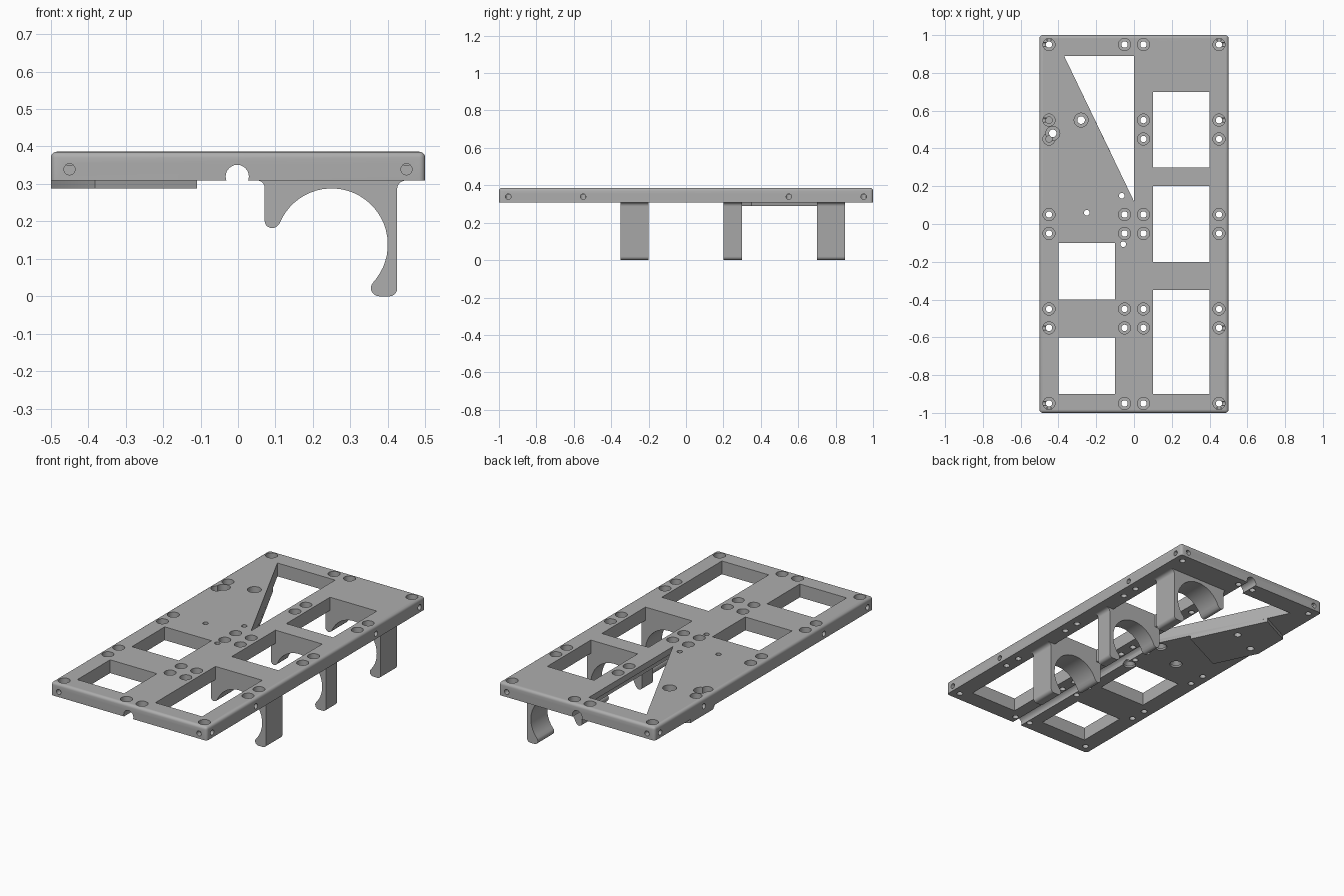
import bpy, bmesh, math
from mathutils import Matrix, Vector

cube = bpy.data.objects.get("Cube")
if cube:
    bpy.data.objects.remove(cube, do_unlink=True)

grey = bpy.data.materials.new("plain grey")
grey.use_nodes = True
grey.diffuse_color = (0.42, 0.42, 0.42, 1)
grey.node_tree.nodes["Principled BSDF"].inputs["Base Color"].default_value = (0.42, 0.42, 0.42, 1)

BOTTOM, TOP = 0.309, 0.386
UPRIGHT = Matrix.Rotation(math.pi / 2, 4, 'X')   # drawing plane becomes x-z, depth runs to -y


def finish(bm, name):
    bmesh.ops.recalc_face_normals(bm, faces=bm.faces)
    mesh = bpy.data.meshes.new(name)
    bm.to_mesh(mesh)
    bm.free()
    mesh.materials.append(grey)
    ob = bpy.data.objects.new(name, mesh)
    bpy.context.collection.objects.link(ob)
    return ob


def add_prism(bm, outline, low, high, matrix=Matrix()):
    """Extrude a flat outline from low to high."""
    rings = [[bm.verts.new(matrix @ Vector((x, y, z))) for x, y in outline] for z in (low, high)]
    bm.faces.new(rings[0])
    bm.faces.new(rings[1])
    n = len(outline)
    for i in range(n):
        j = (i + 1) % n
        bm.faces.new((rings[0][i], rings[0][j], rings[1][j], rings[1][i]))


def add_lathe(bm, profile, matrix, sides=24):
    """Closed turned solid from (radius, height) pairs."""
    rings = []
    for r, z in profile:
        angles = [2 * math.pi * i / sides for i in range(sides)]
        rings.append([bm.verts.new(matrix @ Vector((r * math.cos(a), r * math.sin(a), z))) for a in angles])
    bm.faces.new(rings[0])
    bm.faces.new(rings[-1])
    for a, b in zip(rings, rings[1:]):
        for i in range(sides):
            j = (i + 1) % sides
            bm.faces.new((a[i], a[j], b[j], b[i]))


def arc(cx, cy, r, start, end, steps):
    return [(cx + r * math.cos(math.radians(start + (end - start) * i / steps)),
             cy + r * math.sin(math.radians(start + (end - start) * i / steps))) for i in range(steps + 1)]


def rect(x0, x1, y0, y1):
    return [(x0, y0), (x1, y0), (x1, y1), (x0, y1)]


def select_only(ob):
    bpy.ops.object.select_all(action='DESELECT')
    ob.select_set(True)
    bpy.context.view_layer.objects.active = ob


def cut(ob, bm):
    """Subtract the cutter mesh, then discard it."""
    cutter = finish(bm, "cutter")
    cutter.hide_render = True
    mod = ob.modifiers.new("cut", 'BOOLEAN')
    mod.object, mod.operation, mod.solver = cutter, 'DIFFERENCE', 'EXACT'
    mod.use_self = True
    select_only(ob)
    bpy.ops.object.modifier_apply(modifier=mod.name)
    bpy.data.objects.remove(cutter, do_unlink=True)


def smooth(ob):
    select_only(ob)
    bpy.ops.object.shade_smooth_by_angle(angle=math.radians(32))


# Base plate with rounded top and corner edges
bm = bmesh.new()
add_prism(bm, rect(-0.5, 0.5, -1, 1), BOTTOM, TOP)
edges = [e for e in bm.edges if any(v.co.z > TOP - 0.001 for v in e.verts)]
bmesh.ops.bevel(bm, geom=edges, offset=0.016, segments=4, profile=0.5, affect='EDGES')
plate = finish(bm, "base_plate")

# Windows and triangular opening
bm = bmesh.new()
windows = [rect(0.1, 0.4, a, b) for a, b in ((0.3, 0.7), (-0.2, 0.2), (-0.9, -0.35))]
windows += [rect(-0.4, -0.1, a, b) for a, b in ((-0.4, -0.1), (-0.9, -0.6))]
windows.append([(-0.37, 0.89), (0, 0.12), (0, 0.89)])
for outline in windows:
    add_prism(bm, outline, 0.2, 0.5)
cut(plate, bm)

# Cable channel along the underside
bm = bmesh.new()
add_prism(bm, arc(-0.002, 0.32, 0.031, 0, 345, 23), -1.1, 1.1, UPRIGHT)
cut(plate, bm)

# Counterbored screw holes
bore = [(0.017, 0.2), (0.017, 0.35), (0.032, 0.35), (0.032, 0.5)]
bm = bmesh.new()
for y in (0.95, 0.55, 0.45, 0.05, -0.05, -0.45, -0.55, -0.95):
    for x in (-0.45, -0.05, 0.05, 0.45):
        if x == -0.05 and y in (0.55, 0.45):
            continue
        add_lathe(bm, bore, Matrix.Translation((x, y, 0)))
cut(plate, bm)

# Mounting holes: two wide bores from above, three countersunk from below
mounts = ((-0.43, 0.48), (-0.28, 0.55))
bm = bmesh.new()
for x, y in mounts:
    add_lathe(bm, [(0.02, 0.2), (0.02, 0.34), (0.037, 0.34), (0.037, 0.5)], Matrix.Translation((x, y, 0)))
for x, y in ((-0.25, 0.06), (-0.065, 0.15), (-0.057, -0.107)):
    add_lathe(bm, [(0.034, 0.28), (0.034, BOTTOM + 0.01), (0.015, BOTTOM + 0.03), (0.015, 0.5)],
              Matrix.Translation((x, y, 0)))
cut(plate, bm)

# Drilled holes in the four side walls
bm = bmesh.new()
for s in (-1, 1):
    for y in (-0.95, -0.55, 0.55, 0.95):
        add_lathe(bm, [(0.015, 0.44), (0.015, 0.6)],
                  Matrix.Translation((0, y, 0.339)) @ Matrix.Rotation(s * math.pi / 2, 4, 'Y'), 16)
    for x in (-0.45, 0.45):
        add_lathe(bm, [(0.015, 0.97), (0.015, 1.1)],
                  Matrix.Translation((x, 0, 0.339)) @ Matrix.Rotation(s * math.pi / 2, 4, 'X'), 16)
cut(plate, bm)
smooth(plate)

# Thickened pad under the triangular opening's slanted side
bm = bmesh.new()
add_prism(bm, [(-0.11, 0.35), (-0.311, 0.767), (-0.5, 0.675), (-0.5, 0.466), (-0.382, 0.22)], 0.288, BOTTOM)
pad = finish(bm, "underside_pad")
bm = bmesh.new()
for x, y in mounts:
    add_lathe(bm, [(0.02, 0.2), (0.02, 0.5)], Matrix.Translation((x, y, 0)))
cut(pad, bm)
smooth(pad)

# Hooks with a round cradle, hanging beneath the cross bars
hook = [(0.053, BOTTOM)]
hook += arc(0.053, BOTTOM - 0.018, 0.018, 80, 0, 4)         # left root fillet
hook += arc(0.091, 0.202, 0.02, 180, 325, 8)                # short tip
hook += arc(0.25, 0.138, 0.15, 158, -37, 30)                # cradle
hook += arc(0.377, 0.022, 0.022, 140, 270, 7)               # long tip
hook += arc(0.405, 0.02, 0.02, 270, 360, 5)
hook += arc(0.447, BOTTOM - 0.022, 0.022, 180, 90, 5)       # right root fillet
for name, y0, y1 in (("front", -0.35, -0.2), ("middle", 0.2, 0.3), ("back", 0.7, 0.85)):
    bm = bmesh.new()
    add_prism(bm, hook, -y1, -y0, UPRIGHT)
    smooth(finish(bm, name + "_hook"))
